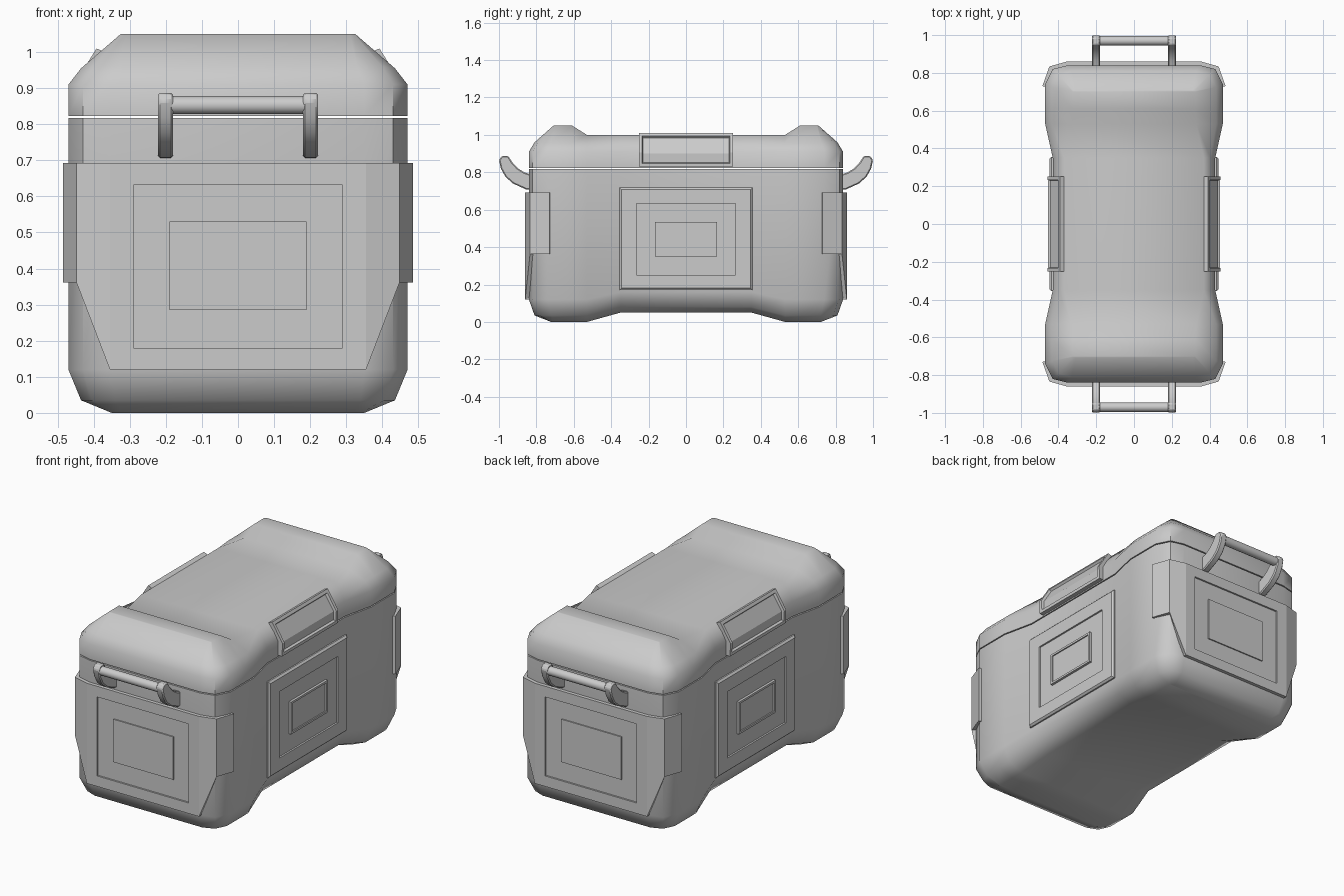
import bpy, bmesh, math
from mathutils import Vector

if "Cube" in bpy.data.objects:
    bpy.data.objects.remove(bpy.data.objects["Cube"])


def finish(name, bm, angle=35):
    bmesh.ops.remove_doubles(bm, verts=bm.verts, dist=0.0005)
    bmesh.ops.recalc_face_normals(bm, faces=bm.faces)
    me = bpy.data.meshes.new(name)
    bm.to_mesh(me)
    bm.free()
    ob = bpy.data.objects.new(name, me)
    bpy.context.collection.objects.link(ob)
    bpy.ops.object.select_all(action='DESELECT')
    ob.select_set(True)
    bpy.context.view_layer.objects.active = ob
    bpy.ops.object.shade_smooth_by_angle(angle=math.radians(angle))
    return ob


def bridge(bm, a, b):
    n = len(a)
    for i in range(n):
        bm.faces.new((a[i], a[(i + 1) % n], b[(i + 1) % n], b[i]))


def loft(name, levels):
    """Loft quarter outlines, mirrored in x and y, with strip caps."""
    bm = bmesh.new()
    rings = []
    for q in levels:
        side = [(x, -y, z) for x, y, z in reversed(q)] + list(q)
        pts = side + [(-x, y, z) for x, y, z in reversed(side)]
        rings.append([bm.verts.new(p) for p in pts])
    for a, b in zip(rings, rings[1:]):
        bridge(bm, a, b)
    for r in (rings[0], rings[-1]):
        n = len(r)
        for i in range(n // 2 - 1):
            bm.faces.new((r[i], r[i + 1], r[n - 2 - i], r[n - 1 - i]))
    return finish(name, bm, 48)


def nested(name, rings, place):
    """Concentric rectangles (half width, z0, z1, depth) as a stepped panel."""
    bm = bmesh.new()
    loops = [[bm.verts.new(place(u, d, z)) for u, z in
              ((-w, z0), (w, z0), (w, z1), (-w, z1))] for w, z0, z1, d in rings]
    for a, b in zip(loops, loops[1:]):
        bridge(bm, a, b)
    bm.faces.new(loops[-1])
    bm.faces.new(loops[0])
    return finish(name, bm, 20)


def prism(name, pts, x0, x1, place):
    bm = bmesh.new()
    a = [bm.verts.new(place(x0, p, z)) for p, z in pts]
    b = [bm.verts.new(place(x1, p, z)) for p, z in pts]
    bridge(bm, a, b)
    bm.faces.new(a)
    bm.faces.new(b)
    return finish(name, bm, 30)


# Waisted tub and lid
outline = [(.43, .35), (.47, .53), (.47, .61), (.47, .74), (.43, .82), (.35, .84)]


def flat(z, waist=0):
    return [(x, y, z + (waist if i == 0 else 0)) for i, (x, y) in enumerate(outline)]


tub_foot = [(.31, .35, .05), (.35, .53, 0), (.35, .61, 0), (.35, .715, 0), (.34, .72, 0), (.32, .722, 0)]
tub_low = [(.395, .35, .08), (.435, .53, .035), (.435, .61, .035), (.435, .72, .035),
           (.405, .785, .035), (.34, .81, .035)]
lid_mid = [(.405, .35, .955), (.435, .53, .955), (.435, .61, .955), (.435, .725, .955),
           (.4, .79, .96), (.33, .81, .96)]
lid_top = [(.37, .35, 1.0), (.33, .53, 1.0), (.325, .61, 1.05), (.325, .7, 1.05),
           (.322, .705, 1.05), (.31, .708, 1.05)]
loft("tub", [tub_foot, tub_low, flat(.12, .04), flat(.817)])
loft("lid", [flat(.823), flat(.91), lid_mid, lid_top])

for s, end in ((-1, "front"), (1, "back")):
    def on_end(u, d, z):
        return (u, s * d, z)

    # End plate with stepped centre
    nested(end + "_plate", [(.355, .12, .693, .83), (.355, .12, .693, .86), (.29, .18, .632, .86),
                            (.29, .18, .632, .85), (.19, .285, .53, .85), (.19, .285, .53, .857)], on_end)
    # Wings wrapping the corners
    for m, lab in ((-1, "left"), (1, "right")):
        bm = bmesh.new()
        loops = []
        for (xo, yo), (xi, yi), zb in (((.355, .86), (.35, .83), .12),
                                       ((.448, .834), (.425, .81), .362),
                                       ((.485, .73), (.46, .725), .362)):
            loops.append([bm.verts.new((m * x, s * y, z)) for x, y, z in
                          ((xo, yo, zb), (xo, yo, .693), (xi, yi, .693), (xi, yi, zb))])
        for a, b in zip(loops, loops[1:]):
            bridge(bm, a, b)
        bm.faces.new(loops[0])
        bm.faces.new(loops[-1])
        finish(end + "_wing_" + lab, bm, 30)

        # Curved handle arms
        arm = [(.82, .705), (.855, .708), (.925, .74), (.965, .775), (.99, .82), (1.0, .865),
               (.985, .887), (.95, .887), (.93, .855), (.9, .822), (.865, .8), (.82, .785)]
        ob = prism(end + "_handle_arm_" + lab, arm, m * .18, m * .222, on_end)
        bev = ob.modifiers.new("bevel", 'BEVEL')
        bev.width = .006
        bev.segments = 1

    # Handle bar
    bm = bmesh.new()
    bmesh.ops.create_cone(bm, cap_ends=True, segments=16, radius1=.025, radius2=.025, depth=.38)
    for v in bm.verts:
        x, y, z = v.co
        v.co = Vector((z, s * .97 + y, .853 + x))
    finish(end + "_handle_bar", bm)

for s, lab in ((-1, "left"), (1, "right")):
    def on_side(u, d, z):
        return (s * d, u, z)

    # Stepped side panel
    nested(lab + "_side_panel", [(.355, .17, .718, .41), (.355, .17, .718, .438), (.345, .18, .708, .448),
                                 (.265, .252, .632, .448), (.265, .252, .632, .438),
                                 (.165, .35, .535, .438), (.165, .35, .535, .452), (.153, .362, .523, .452),
                                 (.153, .362, .523, .445)], on_side)

    # Bent latch with recessed face
    bm = bmesh.new()
    prof = [(.4, .83), (.455, .83), (.458, .905), (.392, 1.01), (.365, .998), (.4, .9)]
    a, b = [[bm.verts.new((s * x, y, z)) for x, z in prof] for y in (-.252, .252)]
    bridge(bm, a, b)
    bm.faces.new(a)
    bm.faces.new(b)
    bmesh.ops.recalc_face_normals(bm, faces=bm.faces)
    face = [f for f in bm.faces if all(v in a[1:4] + b[1:4] for v in f.verts)]
    bmesh.ops.inset_region(bm, faces=face, thickness=.018, use_even_offset=True)
    bmesh.ops.inset_region(bm, faces=face, thickness=.004, depth=-.014, use_even_offset=True)
    finish(lab + "_latch", bm, 25)
